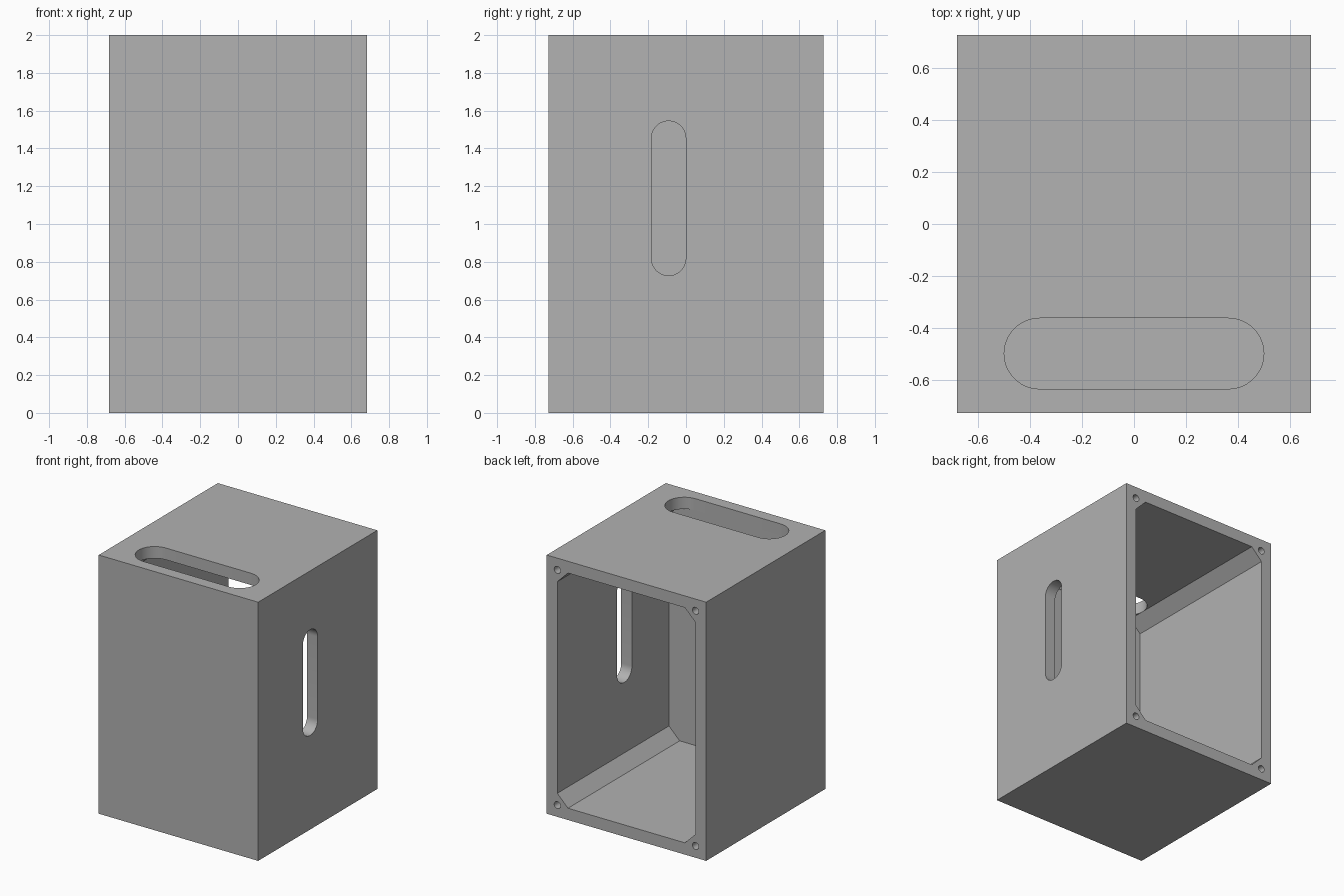
import bpy, bmesh, math
from mathutils import Matrix, Vector

W, D, H = 1.364, 1.455, 2.0     # outer size
T = 0.091                       # wall thickness and corner chamfer
SCREW_R, SCREW_DEPTH = 0.027, 0.18

if "Cube" in bpy.data.objects:
    bpy.data.objects.remove(bpy.data.objects["Cube"], do_unlink=True)

grey = bpy.data.materials.new("light_grey")
grey.use_nodes = True
grey.diffuse_color = (0.445, 0.445, 0.445, 1)
grey.node_tree.nodes["Principled BSDF"].inputs["Base Color"].default_value = grey.diffuse_color


def prism(name, profile, u, v, origin, depth):
    """Extrude a flat profile, drawn on axes u and v, by a depth vector."""
    u, v, origin = Vector(u), Vector(v), Vector(origin)
    bm = bmesh.new()
    face = bm.faces.new([bm.verts.new(origin + u * a + v * b) for a, b in profile])
    new = bmesh.ops.extrude_face_region(bm, geom=[face])["geom"]
    verts = [g for g in new if isinstance(g, bmesh.types.BMVert)]
    bmesh.ops.translate(bm, verts=verts, vec=Vector(depth))
    bmesh.ops.recalc_face_normals(bm, faces=bm.faces)
    mesh = bpy.data.meshes.new(name)
    bm.to_mesh(mesh)
    bm.free()
    mesh.materials.append(grey)
    obj = bpy.data.objects.new(name, mesh)
    bpy.context.collection.objects.link(obj)
    return obj


def slot_profile(length, width, steps=24):
    """Rounded slot, long along the first axis."""
    r, half = width / 2, (length - width) / 2
    points = []
    for side in (1, -1):
        for i in range(steps + 1):
            a = -math.pi / 2 + math.pi * i / steps
            points.append((side * (half + r * math.cos(a)), side * r * math.sin(a)))
    return points


def circle_profile(r, n=32):
    return [(r * math.cos(math.tau * i / n), r * math.sin(math.tau * i / n)) for i in range(n)]


X, Y, Z = (1, 0, 0), (0, 1, 0), (0, 0, 1)

# Solid outer block
w, h = W / 2, H / 2
block = [(-w, -h), (w, -h), (w, h), (-w, h)]
housing = prism("housing", block, X, Z, (0, -D / 2, h), (0, D, 0))

# Cavity with chamfered corners, open at the back
a, b = w - T, h - T
octagon = [(-a, -b + T), (-a + T, -b), (a - T, -b), (a, -b + T),
           (a, b - T), (a - T, b), (-a + T, b), (-a, b - T)]
cutters = [prism("cavity_cutter", octagon, X, Z, (0, -D / 2 + T, h), (0, D, 0))]

# Wide slot through the top, narrow slot through the left wall
cutters.append(prism("top_slot_cutter", slot_profile(1.0, 0.272), X, Y,
                     (0, -0.499, H - T - 0.03), (0, 0, 0.2)))
cutters.append(prism("side_slot_cutter", slot_profile(0.818, 0.182), Z, Y,
                     (w - T - 0.03, -0.092, 1.136), (0.2, 0, 0)))

# Screw holes in the four corners of the back rim
for sx in (-1, 1):
    for sz in (-1, 1):
        cutters.append(prism("screw_hole_cutter", circle_profile(SCREW_R), X, Z,
                             (sx * a, D / 2 - SCREW_DEPTH, h + sz * b),
                             (0, SCREW_DEPTH + 0.1, 0)))

# Cut everything, then remove the cutters
bpy.ops.object.select_all(action='DESELECT')
bpy.context.view_layer.objects.active = housing
housing.select_set(True)
for cutter in cutters:
    cutter.hide_render = True
    mod = housing.modifiers.new("cut", 'BOOLEAN')
    mod.operation, mod.solver, mod.object = 'DIFFERENCE', 'EXACT', cutter
    bpy.ops.object.modifier_apply(modifier=mod.name)
    bpy.data.objects.remove(cutter, do_unlink=True)
bpy.ops.object.shade_smooth_by_angle(angle=math.radians(30))
